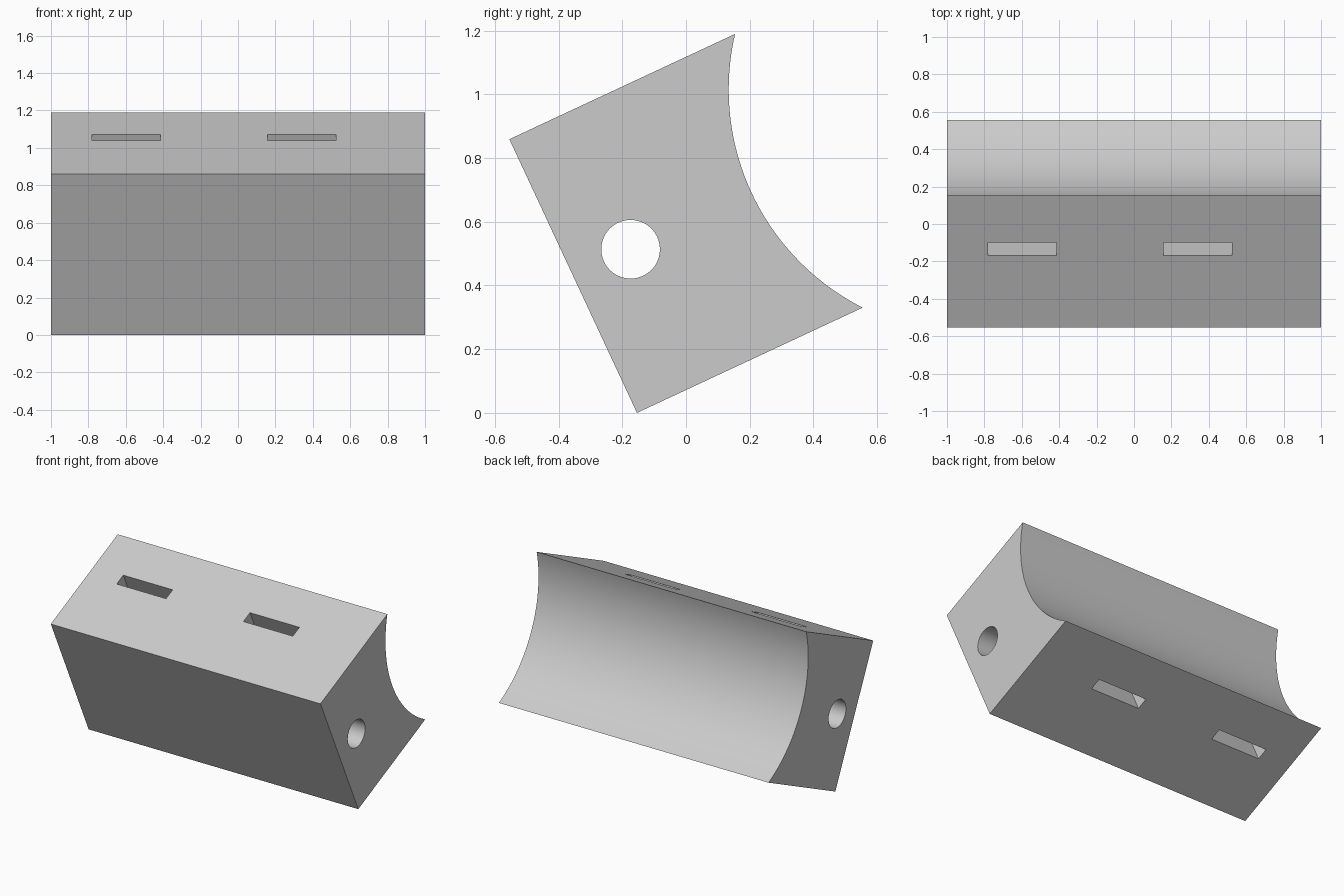
import bpy, bmesh, math
from mathutils import Matrix

cube = bpy.data.objects.get("Cube")
if cube:
    bpy.data.objects.remove(cube, do_unlink=True)

LENGTH, WIDTH, HEIGHT = 2.0, 0.782, 0.948
TILT = math.radians(25)
ARC_OFFSET = 0.604          # saddle arc centre beyond the open side
PLACE = Matrix.Translation((0, -0.154, 0)) @ Matrix.Rotation(TILT, 4, "X")

grey = bpy.data.materials.new("plain grey")
grey.use_nodes = True
grey.diffuse_color = (0.6, 0.6, 0.6, 1)
grey.node_tree.nodes["Principled BSDF"].inputs["Base Color"].default_value = (0.6, 0.6, 0.6, 1)


def prism(name, profile, x0, x1):
    """Extrude a closed (y, z) profile along x, in the tilted frame."""
    bm = bmesh.new()
    face = bm.faces.new([bm.verts.new((x0, y, z)) for y, z in profile])
    ext = bmesh.ops.extrude_face_region(bm, geom=[face])
    verts = [g for g in ext["geom"] if isinstance(g, bmesh.types.BMVert)]
    bmesh.ops.translate(bm, verts=verts, vec=(x1 - x0, 0, 0))
    bmesh.ops.recalc_face_normals(bm, faces=bm.faces)
    mesh = bpy.data.meshes.new(name)
    bm.to_mesh(mesh)
    bm.free()
    mesh.materials.append(grey)
    obj = bpy.data.objects.new(name, mesh)
    obj.matrix_world = PLACE
    bpy.context.collection.objects.link(obj)
    return obj


def arc(cy, cz, radius, start, end, count):
    angles = [start + (end - start) * i / count for i in range(count + 1)]
    return [(cy + radius * math.cos(a), cz + radius * math.sin(a)) for a in angles]


# Block with a concave saddle on its back
radius = math.hypot(HEIGHT / 2, ARC_OFFSET)
half = math.atan2(HEIGHT / 2, ARC_OFFSET)
saddle = arc(WIDTH + ARC_OFFSET, HEIGHT / 2, radius, math.pi + half, math.pi - half, 48)
block = prism("saddle_block", [(0, 0)] + saddle + [(0, HEIGHT)], -LENGTH / 2, LENGTH / 2)

# Lengthwise round hole and two strap slots running through the block
hole = arc(0.199, HEIGHT / 2, 0.092, 0, math.tau, 64)[:-1]
cutters = [prism("hole_cutter", hole, -1.1, 1.1)]
slot = [(0.425, -0.1), (0.502, -0.1), (0.502, HEIGHT + 0.1), (0.425, HEIGHT + 0.1)]
for x in (-0.598, 0.342):
    cutters.append(prism("slot_cutter", slot, x - 0.183, x + 0.183))

bpy.ops.object.select_all(action="DESELECT")
bpy.context.view_layer.objects.active = block
block.select_set(True)
for cutter in cutters:
    cutter.hide_render = True
    mod = block.modifiers.new("cut", "BOOLEAN")
    mod.operation = "DIFFERENCE"
    mod.solver = "EXACT"
    mod.object = cutter
    bpy.ops.object.modifier_apply(modifier=mod.name)
    bpy.data.objects.remove(cutter, do_unlink=True)

bpy.ops.object.shade_smooth_by_angle(angle=math.radians(30))
